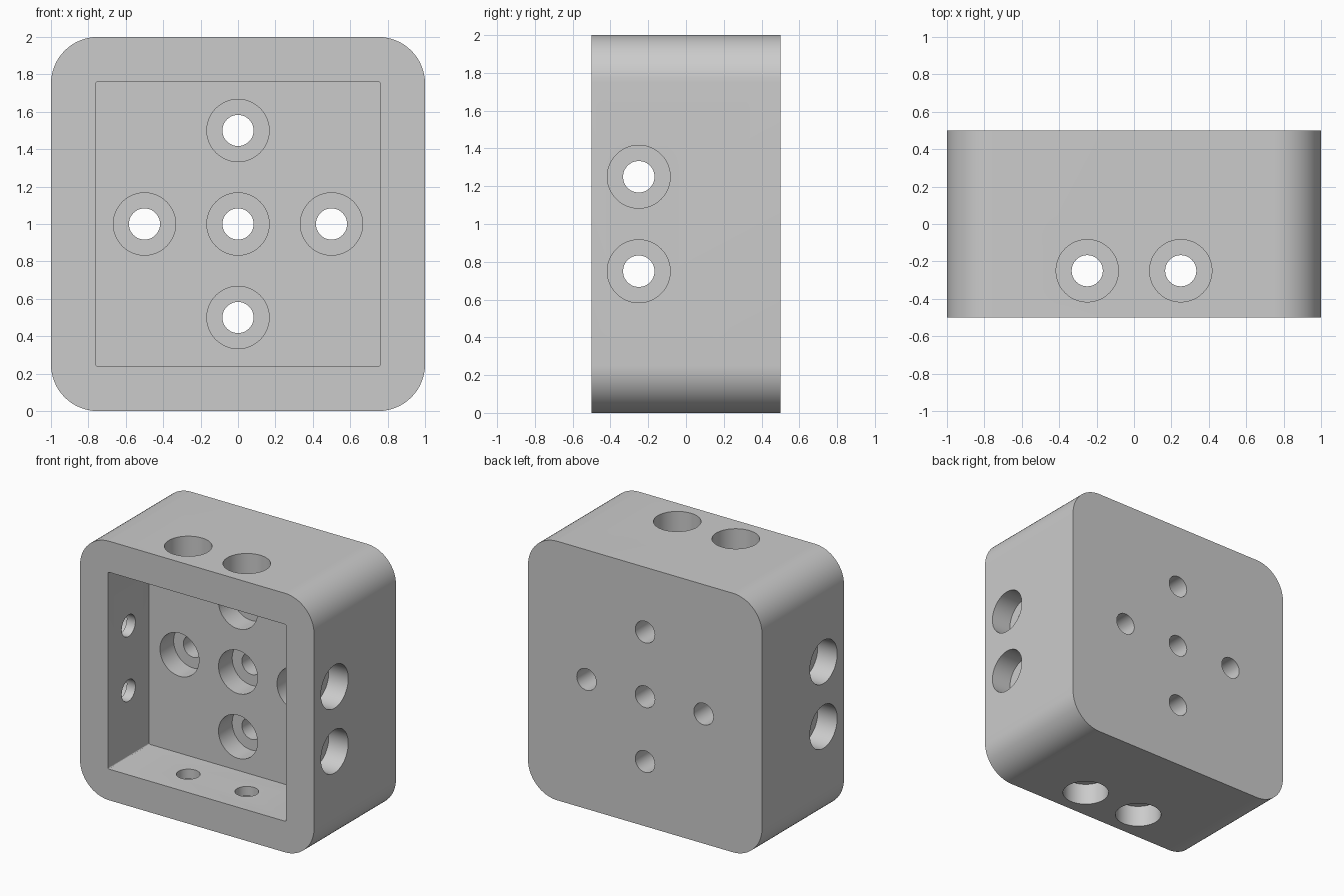
import bpy, bmesh, math
from mathutils import Vector, Matrix

cube = bpy.data.objects.get("Cube")
if cube:
    bpy.data.objects.remove(cube, do_unlink=True)

grey = bpy.data.materials.new("light_grey")
grey.use_nodes = True
colour = (0.6, 0.6, 0.6, 1)
grey.diffuse_color = colour
grey.node_tree.nodes["Principled BSDF"].inputs["Base Color"].default_value = colour

HOLE_R = 1 / 12      # through holes
BORE = 1 / 6         # counterbore radius and depth
CENTRE_Z = 1.0
WALL = 0.24
OVER = 0.1           # cutter overshoot past a surface


def add_object(name, bm):
    mesh = bpy.data.meshes.new(name)
    bm.to_mesh(mesh)
    bm.free()
    mesh.materials.append(grey)
    obj = bpy.data.objects.new(name, mesh)
    bpy.context.collection.objects.link(obj)
    return obj


def rounded_box(name, size, centre, radius, segments):
    """Box whose four edges along y are rounded."""
    bm = bmesh.new()
    bmesh.ops.create_cube(bm, size=1)
    bmesh.ops.scale(bm, vec=size, verts=bm.verts)
    edges = [e for e in bm.edges
             if abs((e.verts[0].co - e.verts[1].co).normalized().y) > 0.9]
    bmesh.ops.bevel(bm, geom=edges, offset=radius, segments=segments,
                    profile=0.5, affect='EDGES')
    bmesh.ops.translate(bm, vec=centre, verts=bm.verts)
    return add_object(name, bm)


def rod(name, start, end, radius):
    """Cylinder between two points."""
    start, end = Vector(start), Vector(end)
    axis = end - start
    turn = axis.to_track_quat('Z', 'Y').to_matrix().to_4x4()
    bm = bmesh.new()
    bmesh.ops.create_cone(bm, cap_ends=True, segments=48, radius1=radius,
                          radius2=radius, depth=axis.length,
                          matrix=Matrix.Translation((start + end) / 2) @ turn)
    return add_object(name, bm)


# Block with rounded corners, and the square pocket in its front
block = rounded_box("block", (2, 1, 2), (0, 0, CENTRE_Z), 0.25, 16)
inner = 2 * (1 - WALL)
cutters = [rounded_box("pocket_cutter", (inner, 0.5 + OVER, inner),
                       (0, -0.25 - OVER / 2, CENTRE_Z), 0.01, 3)]

# Five counterbored holes through the pocket floor
for x, z in ((0, 0), (0.5, 0), (-0.5, 0), (0, 0.5), (0, -0.5)):
    z += CENTRE_Z
    cutters.append(rod("floor_hole_cutter", (x, -OVER, z), (x, 0.5 + OVER, z), HOLE_R))
    cutters.append(rod("floor_bore_cutter", (x, -OVER, z), (x, BORE, z), BORE))

# Two holes across each pair of opposite walls, counterbored from outside
for offset in (-0.25, 0.25):
    for axis in (Vector((1, 0, 0)), Vector((0, 0, 1))):
        across = Vector((axis.z, 0, axis.x))
        middle = Vector((0, -0.25, CENTRE_Z)) + across * offset
        reach = axis * (1 + OVER)
        cutters.append(rod("wall_hole_cutter", middle - reach, middle + reach, HOLE_R))
        for side in (-1, 1):
            cutters.append(rod("wall_bore_cutter", middle + axis * side * (1 - BORE),
                               middle + reach * side, BORE))

# Cut everything out of the block
for cutter in cutters:
    mod = block.modifiers.new("cut", 'BOOLEAN')
    mod.operation = 'DIFFERENCE'
    mod.solver = 'EXACT'
    mod.object = cutter
bpy.context.view_layer.update()
cut_mesh = bpy.data.meshes.new_from_object(
    block.evaluated_get(bpy.context.evaluated_depsgraph_get()))
block.modifiers.clear()
block.data = cut_mesh
for cutter in cutters:
    bpy.data.objects.remove(cutter, do_unlink=True)

# Smooth rounds and holes, sharp rims
bpy.ops.object.select_all(action='DESELECT')
block.select_set(True)
bpy.context.view_layer.objects.active = block
bpy.ops.object.shade_smooth_by_angle(angle=math.radians(30))
